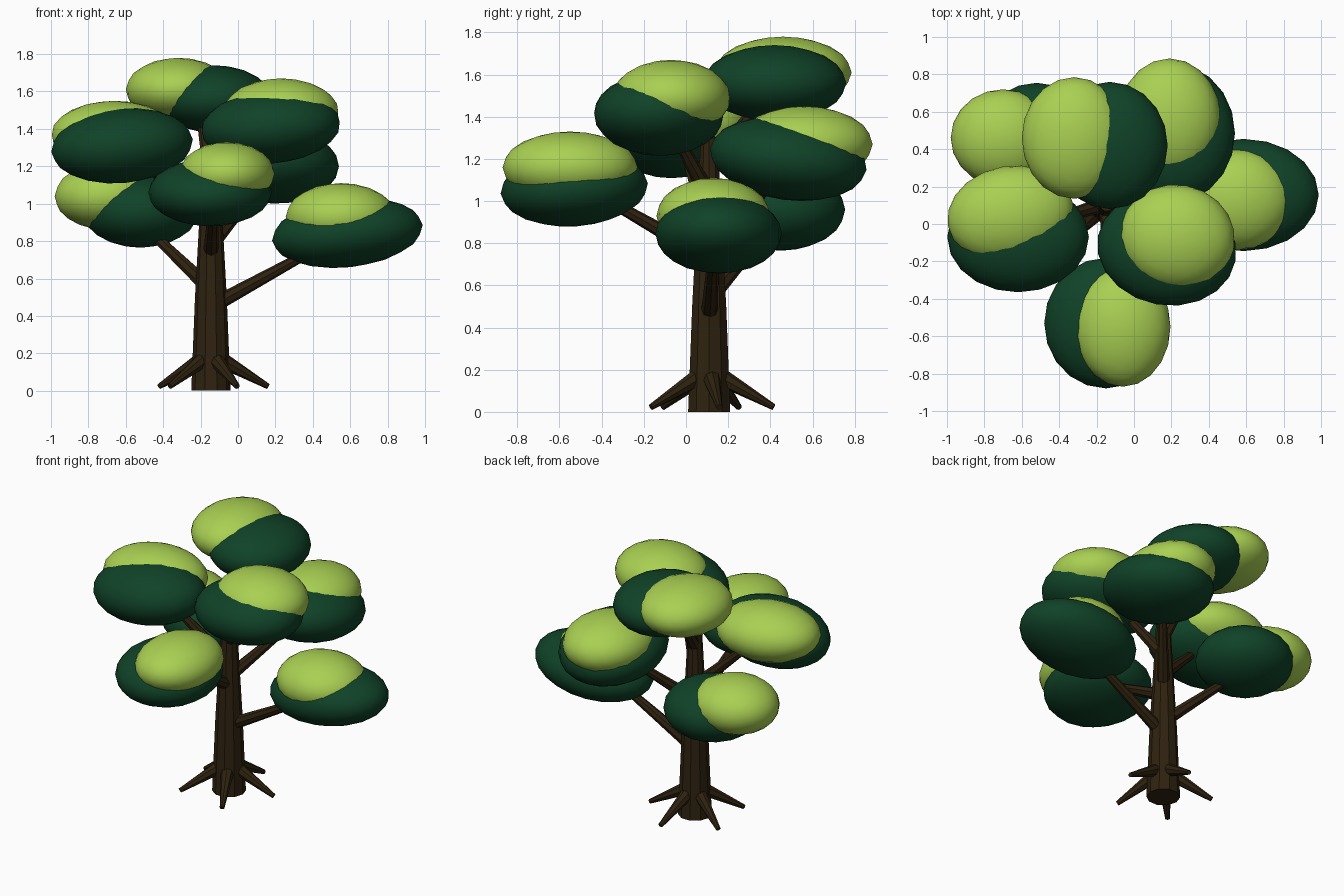
import bpy, bmesh, math
from mathutils import Vector, Matrix, Euler

cube = bpy.data.objects.get("Cube")
if cube:
    bpy.data.objects.remove(cube, do_unlink=True)


def material(name, rgb):
    m = bpy.data.materials.new(name)
    m.use_nodes = True
    m.diffuse_color = (*rgb, 1)
    m.node_tree.nodes["Principled BSDF"].inputs["Base Color"].default_value = (*rgb, 1)
    return m


BARK = material("dark_bark", (0.028, 0.016, 0.005))
LIGHT = material("light_leaf", (0.40, 0.63, 0.085))
DARK = material("dark_leaf", (0.005, 0.055, 0.021))


def finish(name, bm, mat, smooth=False):
    mesh = bpy.data.meshes.new(name)
    bm.to_mesh(mesh)
    bm.free()
    mesh.materials.append(mat)
    for p in mesh.polygons:
        p.use_smooth = smooth
    ob = bpy.data.objects.new(name, mesh)
    bpy.context.collection.objects.link(ob)


def add_taper(bm, a, b, r1, r2, sides=8):
    """Tapered round limb running from a to b."""
    a, b = Vector(a), Vector(b)
    turn = (b - a).to_track_quat('Z', 'Y').to_matrix().to_4x4()
    bmesh.ops.create_cone(bm, cap_ends=True, segments=sides, radius1=r1, radius2=r2,
                          depth=(b - a).length,
                          matrix=Matrix.Translation((a + b) / 2) @ turn)


def puff(name, centre, radii, mat, tilt=(0, 0, 0)):
    """Flattened ball of leaves, tilt in degrees."""
    bm = bmesh.new()
    rot = Euler([math.radians(t) for t in tilt]).to_matrix().to_4x4()
    bmesh.ops.create_icosphere(
        bm, subdivisions=3, radius=1,
        matrix=Matrix.Translation(centre) @ rot @ Matrix.Diagonal((*radii, 1)))
    finish(name, bm, mat, True)


# Trunk: stacked tapering rings
TX, TY = -0.145, 0.11
bm = bmesh.new()
previous = None
for z, r in ((0, 0.105), (0.5, 0.085), (0.95, 0.06), (1.3, 0.042)):
    ring = [bm.verts.new((TX + r * math.cos(i * math.tau / 10),
                          TY + r * math.sin(i * math.tau / 10), z)) for i in range(10)]
    if previous:
        for i in range(10):
            j = (i + 1) % 10
            bm.faces.new((previous[i], previous[j], ring[j], ring[i]))
    else:
        bm.faces.new(ring[::-1])
    previous = ring
bm.faces.new(previous)
finish("trunk", bm, BARK)

# Five roots spread evenly around the base
for k in range(5):
    a = math.radians(9 + 72 * k)
    d = Vector((math.cos(a), math.sin(a), 0))
    bm = bmesh.new()
    base = Vector((TX, TY, 0))
    add_taper(bm, base + d * 0.04 + Vector((0, 0, 0.175)),
              base + d * 0.31 + Vector((0, 0, 0.023)), 0.045, 0.015)
    finish(f"root_{k + 1}", bm, BARK)

# Branches: height on the trunk, end point
BRANCHES = {
    "right": (0.45, (0.42, 0.13, 0.76)),
    "left_low": (0.54, (-0.50, 0.40, 0.88)),
    "front": (0.73, (-0.13, -0.40, 1.02)),
    "back": (0.78, (0.12, 0.42, 1.10)),
    "left_high": (0.88, (-0.50, 0.0, 1.22)),
    "right_high": (1.02, (0.06, -0.06, 1.34)),
    "top": (1.15, (-0.20, 0.36, 1.48)),
}
for name, (z, end) in BRANCHES.items():
    bm = bmesh.new()
    add_taper(bm, (TX, TY, z), end, 0.042, 0.024)
    finish("branch_" + name, bm, BARK)

# Foliage: a dark and a light puff overlapping in each clump
# (dark centre, dark radii, dark tilt, light centre, light radii, light tilt)
CLUMPS = {
    "front": ((-0.15, -0.53, 1.06), (0.33, 0.35, 0.18), (4, 0, 0),
              (-0.06, -0.55, 1.16), (0.255, 0.32, 0.17), (0, 0, 0)),
    "left_high": ((-0.62, -0.07, 1.31), (0.38, 0.295, 0.20), (0, -5, 0),
                  (-0.66, 0.05, 1.37), (0.34, 0.26, 0.18), (0, 0, 10)),
    "top": ((-0.13, 0.42, 1.56), (0.31, 0.34, 0.18), (0, 0, 0),
            (-0.32, 0.46, 1.61), (0.28, 0.325, 0.17), (0, 0, 0)),
    "right_high": ((0.175, -0.13, 1.41), (0.375, 0.305, 0.195), (0, -4, -10),
                   (0.23, -0.07, 1.49), (0.31, 0.28, 0.18), (0, 0, -10)),
    "back": ((0.21, 0.485, 1.20), (0.33, 0.375, 0.195), (-8, 0, 0),
             (0.19, 0.56, 1.27), (0.275, 0.325, 0.18), (0, 0, 0)),
    "left_low": ((-0.52, 0.45, 0.96), (0.31, 0.305, 0.195), (0, 0, 0),
                 (-0.70, 0.46, 1.04), (0.28, 0.26, 0.18), (0, 0, 0)),
    "right": ((0.585, 0.155, 0.845), (0.405, 0.30, 0.185), (0, -6, 0),
              (0.55, 0.13, 0.93), (0.295, 0.27, 0.18), (0, 0, 0)),
}
for name, (dc, dr, dt, lc, lr, lt) in CLUMPS.items():
    puff(f"leaves_{name}_dark", dc, dr, DARK, dt)
    puff(f"leaves_{name}_light", lc, lr, LIGHT, lt)
